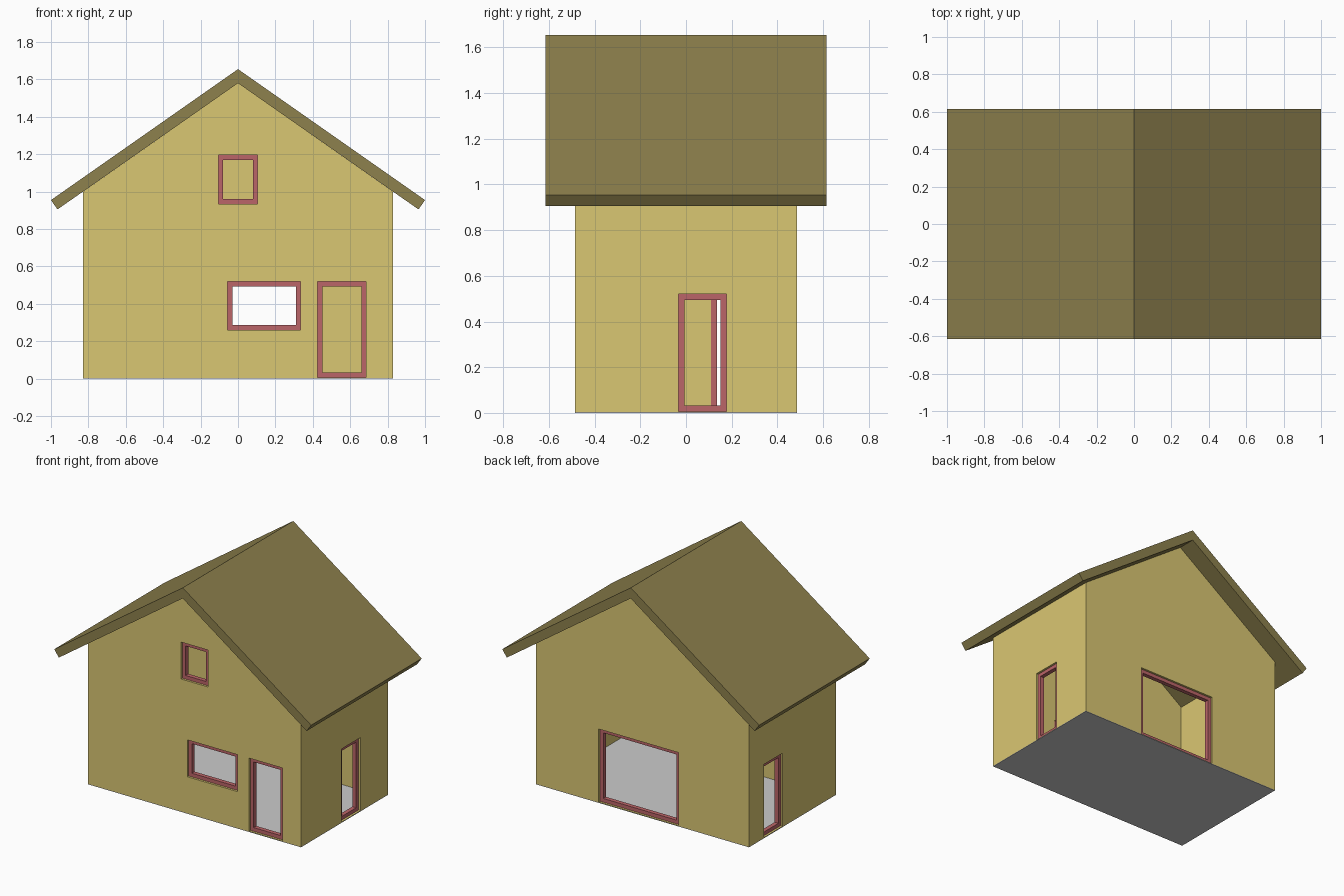
import bpy
import bmesh
from math import radians
from mathutils import Matrix, Vector

if "Cube" in bpy.data.objects:
    bpy.data.objects.remove(bpy.data.objects["Cube"])

HX, HY, T = 0.83, 0.485, 0.05      # wall half sizes and thickness
SLOPE, APEX = 0.70, 1.58           # roof pitch and gable top
FLOOR = 0.004


def material(name, rgb):
    m = bpy.data.materials.new(name)
    m.diffuse_color = (*rgb, 1)
    m.use_nodes = True
    m.node_tree.nodes["Principled BSDF"].inputs["Base Color"].default_value = m.diffuse_color
    return m


def prism(name, loops, y0, y1, mat=None, matrix=Matrix()):
    """Extrude closed x-z outlines from y0 to y1."""
    bm = bmesh.new()
    for pts in loops:
        face = bm.faces.new([bm.verts.new((x, y0, z)) for x, z in pts])
        new = bmesh.ops.extrude_face_region(bm, geom=[face])["geom"]
        verts = [v for v in new if isinstance(v, bmesh.types.BMVert)]
        bmesh.ops.translate(bm, vec=Vector((0, y1 - y0, 0)), verts=verts)
    bmesh.ops.recalc_face_normals(bm, faces=bm.faces[:])
    bm.transform(matrix)
    me = bpy.data.meshes.new(name)
    bm.to_mesh(me)
    bm.free()
    ob = bpy.data.objects.new(name, me)
    bpy.context.collection.objects.link(ob)
    if mat:
        me.materials.append(mat)
    return ob


def cut(target, cutter):
    mod = target.modifiers.new("cut", "BOOLEAN")
    mod.operation = "DIFFERENCE"
    mod.solver = "EXACT"
    mod.object = cutter
    cutter.hide_render = True
    bpy.context.view_layer.objects.active = target
    bpy.ops.object.modifier_apply(modifier=mod.name)
    bpy.data.objects.remove(cutter)


def rect(a, b, c, d):
    return [(a, c), (b, c), (b, d), (a, d)]


wall_mat = material("wall_yellow", (0.70, 0.57, 0.17))
roof_mat = material("roof_olive", (0.27, 0.22, 0.075))
frame_mat = material("frame_red", (0.50, 0.13, 0.14))

# Floor plate
prism("floor", [rect(-HX, HX, 0, FLOOR)], -HY, HY)

# Gabled wall shell, hollow up to the roof
eave = APEX - SLOPE * HX
walls = prism("walls", [[(-HX, FLOOR), (HX, FLOOR), (HX, eave), (0, APEX), (-HX, eave)]],
              -HY, HY, wall_mat)
cut(walls, prism("hollow", [rect(-HX + T, HX - T, -1, 2)], -HY + T, HY - T))

# Roof: folded slab with ends square to the slope
prism("roof", [[(0, 1.655), (-1, 0.955), (-0.965, 0.905), (0, APEX),
                (0.965, 0.905), (1, 0.955)]], -0.615, 0.615, roof_mat)

# Openings: name, wall turn, wall distance, left, right, bottom, top, seen from outside
openings = [
    ("front_door", 0, HY, 0.425, 0.685, 0.006, 0.52),
    ("front_window", 0, HY, -0.055, 0.335, 0.26, 0.52),
    ("attic_window", 0, HY, -0.105, 0.105, 0.935, 1.195),
    ("right_door", 90, HX, -0.033, 0.177, 0.006, 0.52),
    ("back_window", 180, HY, -0.34, 0.28, 0.006, 0.52),
    ("left_door", -90, HX, -0.32, -0.11, 0.006, 0.52),
]
W = 0.026
for name, turn, dist, a, b, c, d in openings:
    rot = Matrix.Rotation(radians(turn), 4, "Z")
    cut(walls, prism("opening", [rect(a, b, c, d)], -dist - 0.1, -dist + 0.1, None, rot))
    # Recessed frame of four bars
    bars = [rect(a, a + W, c, d), rect(b - W, b, c, d),
            rect(a + W, b - W, c, c + W), rect(a + W, b - W, d - W, d)]
    prism(name + "_frame", bars, -dist + 0.015, -dist + 0.045, frame_mat, rot)
